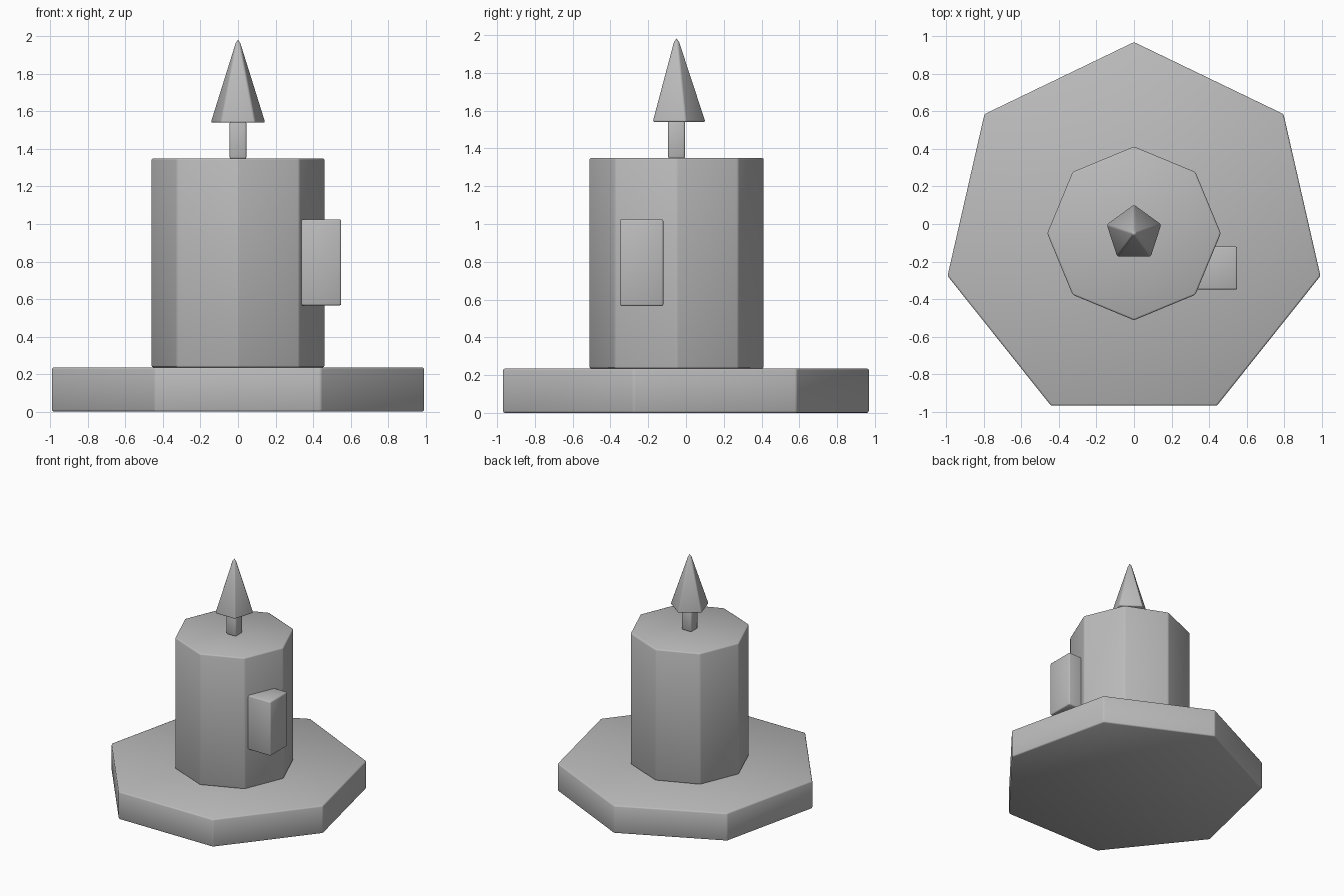
import bpy
from math import pi

if "Cube" in bpy.data.objects:
    bpy.data.objects.remove(bpy.data.objects["Cube"])

# One plain grey for the whole model
grey = bpy.data.materials.new("plain grey")
grey.use_nodes = True
colour = (0.5, 0.5, 0.5, 1)
grey.diffuse_color = colour
grey.node_tree.nodes["Principled BSDF"].inputs["Base Color"].default_value = colour

AXIS_Y = -0.05


def finish(name, bevel):
    """Name the new part, soften its edges and shade it smooth."""
    part = bpy.context.object
    part.name = name
    part.data.materials.append(grey)
    bpy.ops.object.transform_apply(location=False, rotation=True, scale=True)
    mod = part.modifiers.new("soft edges", "BEVEL")
    mod.width = bevel
    mod.segments = 2
    mod.limit_method = "ANGLE"
    bpy.ops.object.shade_smooth()
    return part


def prism(name, sides, radius, bottom, top, tip=None, bevel=0.01):
    """Upright prism or cone with one corner towards the back."""
    bpy.ops.mesh.primitive_cone_add(
        vertices=sides, radius1=radius, radius2=radius if tip is None else tip,
        depth=top - bottom, location=(0, AXIS_Y, (bottom + top) / 2))
    return finish(name, bevel)


def box(name, centre, size, bevel=0.01):
    bpy.ops.mesh.primitive_cube_add(size=1, location=centre)
    bpy.context.object.scale = size
    return finish(name, bevel)


# Seven-sided base, eight-sided body and five-sided flame
prism("base_plate", 7, 1.02, 0.0, 0.235)
prism("candle_body", 8, 0.463, 0.235, 1.35)
prism("flame", 5, 0.156, 1.54, 2.015, tip=0)

# Wick and the small block on the left side
box("wick", (0, AXIS_Y, 1.447), (0.09, 0.09, 0.2))
box("side_block", (0.443, -0.235, 0.795), (0.215, 0.23, 0.46))
